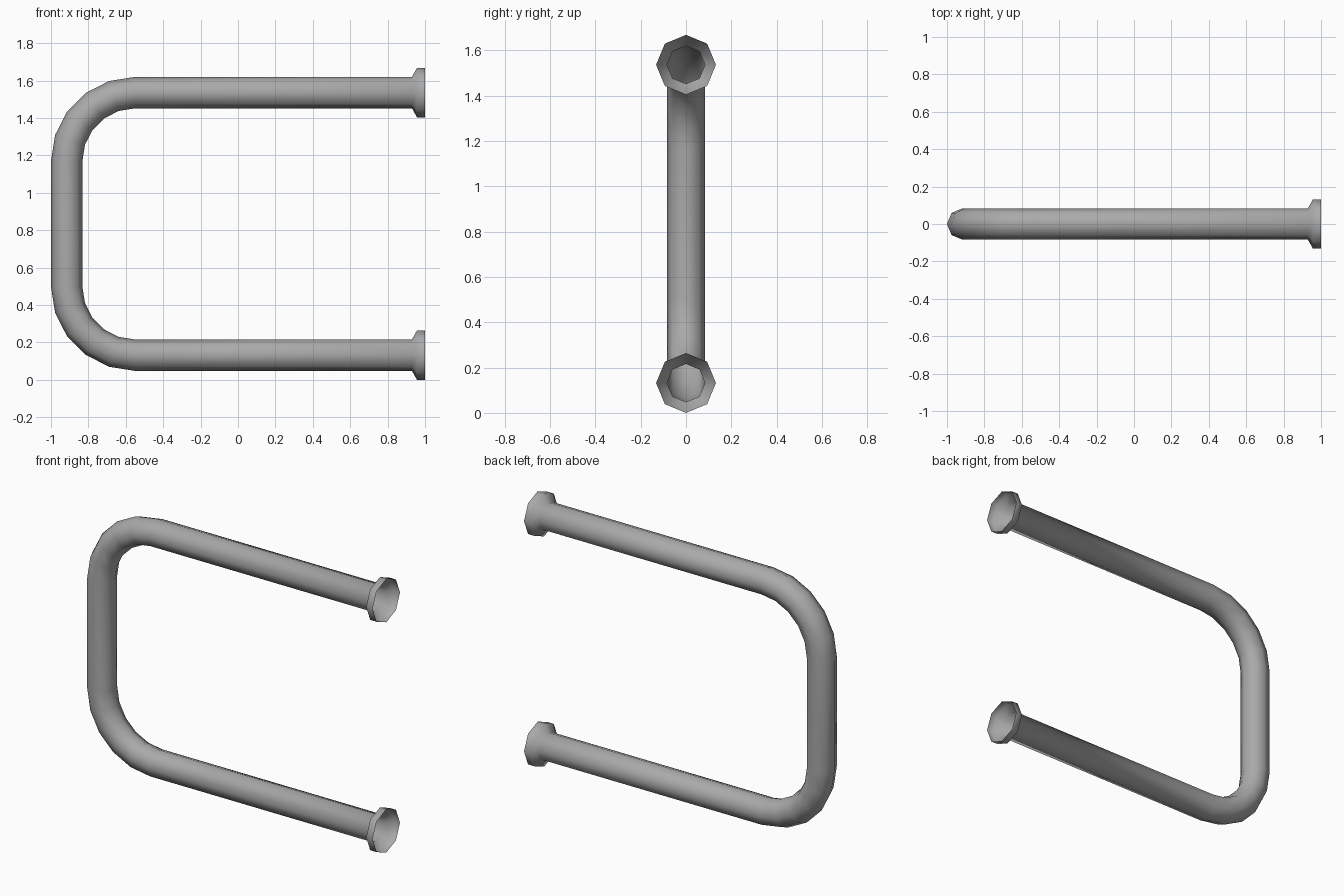
import bpy, bmesh, math
from mathutils import Vector

if "Cube" in bpy.data.objects:
    bpy.data.objects.remove(bpy.data.objects["Cube"])

SIDES = 8
TUBE_R, FLANGE_R = 0.084, 0.132
LOW, HIGH = 0.132, 1.536       # heights of the two arms
BEND_R, BEND_X = 0.366, -0.55  # corner radius and centre
BEND_STEPS = 5

# Lower half of the path: (x, z, travel angle, radius), flared end first
end = [(1.0, FLANGE_R), (0.957, FLANGE_R), (0.93, TUBE_R)]
half = [(x, LOW, 0.0, r) for x, r in end]
for i in range(BEND_STEPS + 1):
    a = math.pi / 2 * i / BEND_STEPS
    half.append((BEND_X - BEND_R * math.sin(a),
                 LOW + BEND_R * (1 - math.cos(a)), a, TUBE_R))

# Upper half mirrors the lower one
path = half + [(x, LOW + HIGH - z, math.pi - a, r) for x, z, a, r in reversed(half)]

# Sweep an octagon along the path, leaving both ends open
bm = bmesh.new()
rings = []
for x, z, a, r in path:
    normal = Vector((-math.sin(a), 0, -math.cos(a)))
    side = Vector((0, 1, 0))
    ring = []
    for k in range(SIDES):
        t = 2 * math.pi * k / SIDES
        ring.append(bm.verts.new(Vector((x, 0, z)) + r * (math.cos(t) * normal + math.sin(t) * side)))
    rings.append(ring)
for p, q in zip(rings, rings[1:]):
    for k in range(SIDES):
        n = (k + 1) % SIDES
        face = bm.faces.new((p[k], q[k], q[n], p[n]))
        face.smooth = True  # smooth all over, flanges included

mesh = bpy.data.meshes.new("bent_rail")
bm.to_mesh(mesh)
bm.free()
rail = bpy.data.objects.new("bent_rail", mesh)
bpy.context.collection.objects.link(rail)

# Dark grey metal
metal = bpy.data.materials.new("dark_grey_metal")
metal.diffuse_color = (0.4, 0.4, 0.4, 1)
metal.use_nodes = True
metal.node_tree.nodes["Principled BSDF"].inputs["Base Color"].default_value = metal.diffuse_color
mesh.materials.append(metal)
